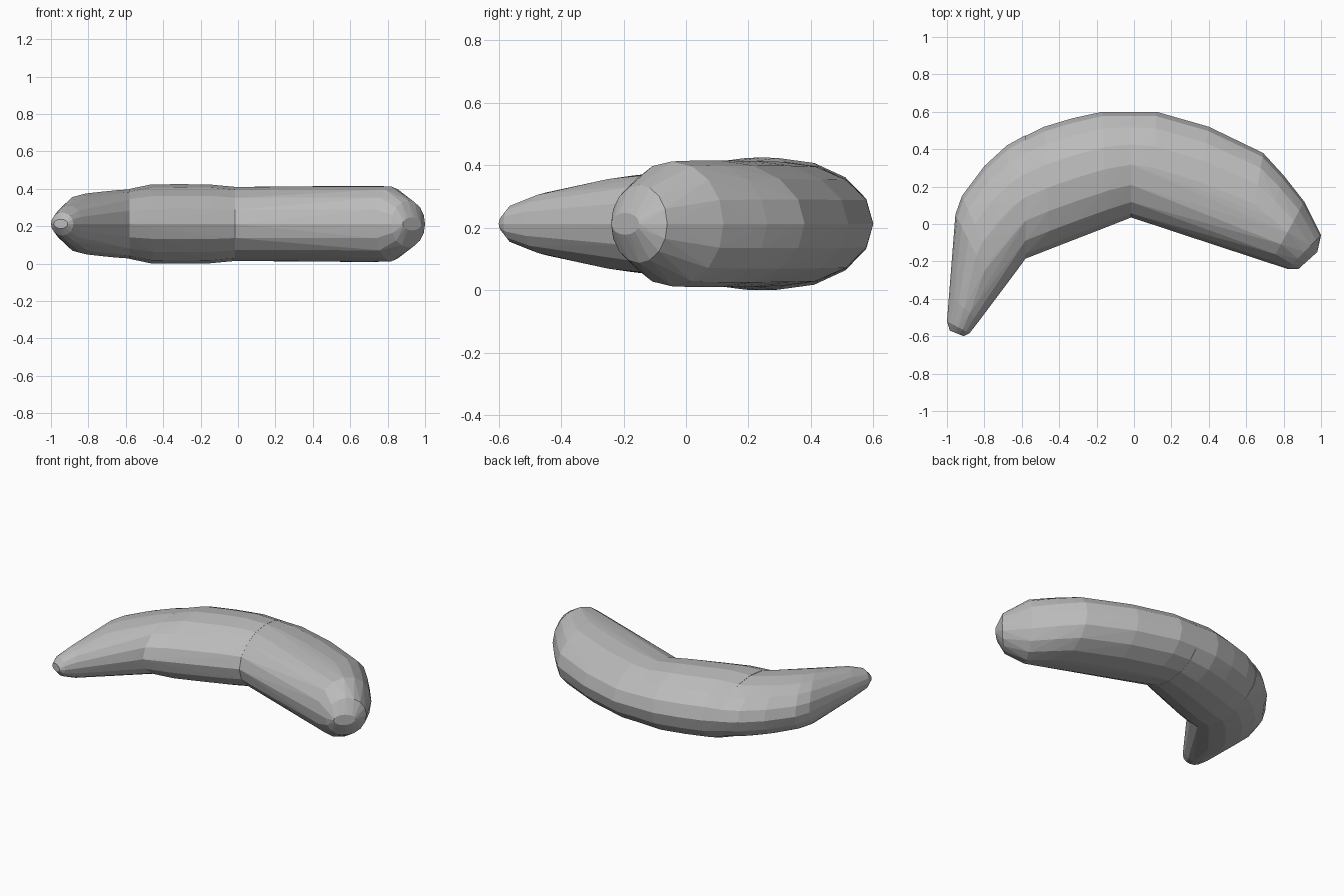
import bpy
import bmesh
import math
from mathutils import Vector

cube = bpy.data.objects.get("Cube")
if cube:
    bpy.data.objects.remove(cube, do_unlink=True)

grey = bpy.data.materials.new("plain grey")
grey.use_nodes = True
colour = (0.5, 0.5, 0.5, 1)
grey.diffuse_color = colour
grey.node_tree.nodes["Principled BSDF"].inputs["Base Color"].default_value = colour

MID = 0.2125   # height of the centre line
SIDES = 16


def ring(outer, inner, half_height):
    """Upright oval spanning the outer and inner edge of the bend."""
    a, b = Vector((*outer, MID)), Vector((*inner, MID))
    centre, radius = (a + b) / 2, (a - b) / 2
    for i in range(SIDES):
        t = math.tau * i / SIDES
        yield centre + radius * math.cos(t) + Vector((0, 0, half_height * math.sin(t)))


def hull_piece(name, sections):
    """Faceted convex shell around a row of oval sections."""
    bm = bmesh.new()
    for section in sections:
        for point in ring(*section):
            bm.verts.new(point)
    result = bmesh.ops.convex_hull(bm, input=bm.verts[:])
    spare = {g for g in result["geom_interior"] + result["geom_unused"]
             if isinstance(g, bmesh.types.BMVert)}
    bmesh.ops.delete(bm, geom=list(spare), context="VERTS")
    bmesh.ops.recalc_face_normals(bm, faces=bm.faces[:])
    mesh = bpy.data.meshes.new(name)
    bm.to_mesh(mesh)
    bm.free()
    mesh.materials.append(grey)
    obj = bpy.data.objects.new(name, mesh)
    bpy.context.collection.objects.link(obj)
    return obj


# Tapering stem end: (outer edge, inner edge, half height)
hull_piece("stem_end", [
    ((-0.58, 0.475), (-0.58, -0.185), 0.185),
    ((-0.68, 0.42), (-0.62, -0.24), 0.18),
    ((-0.8, 0.31), (-0.66, -0.29), 0.172),
    ((-0.92, 0.15), (-0.7, -0.345), 0.163),
    ((-0.955, 0.05), (-0.73, -0.385), 0.155),
    ((-0.985, -0.38), (-0.83, -0.52), 0.1),
    ((-1.0, -0.52), (-0.88, -0.585), 0.062),
    ((-0.985, -0.57), (-0.91, -0.6), 0.025),
])

# Thick middle of the bend
hull_piece("middle_body", [
    ((-0.58, 0.47), (-0.58, -0.185), 0.187),
    ((-0.48, 0.52), (-0.45, -0.134), 0.211),
    ((-0.33, 0.565), (-0.3, -0.076), 0.2125),
    ((-0.17, 0.6), (-0.14, -0.014), 0.211),
    ((-0.015, 0.6), (-0.015, 0.035), 0.198),
])

# Blunt rounded end
hull_piece("blunt_end", [
    ((-0.015, 0.6), (-0.015, 0.035), 0.197),
    ((0.12, 0.6), (0.1, -0.003), 0.199),
    ((0.4, 0.52), (0.3, -0.069), 0.201),
    ((0.69, 0.38), (0.6, -0.167), 0.203),
    ((0.8, 0.26), (0.66, -0.187), 0.203),
    ((0.91, 0.12), (0.73, -0.21), 0.2),
    ((1.0, -0.06), (0.82, -0.24), 0.125),
    ((0.98, -0.15), (0.88, -0.24), 0.035),
])
